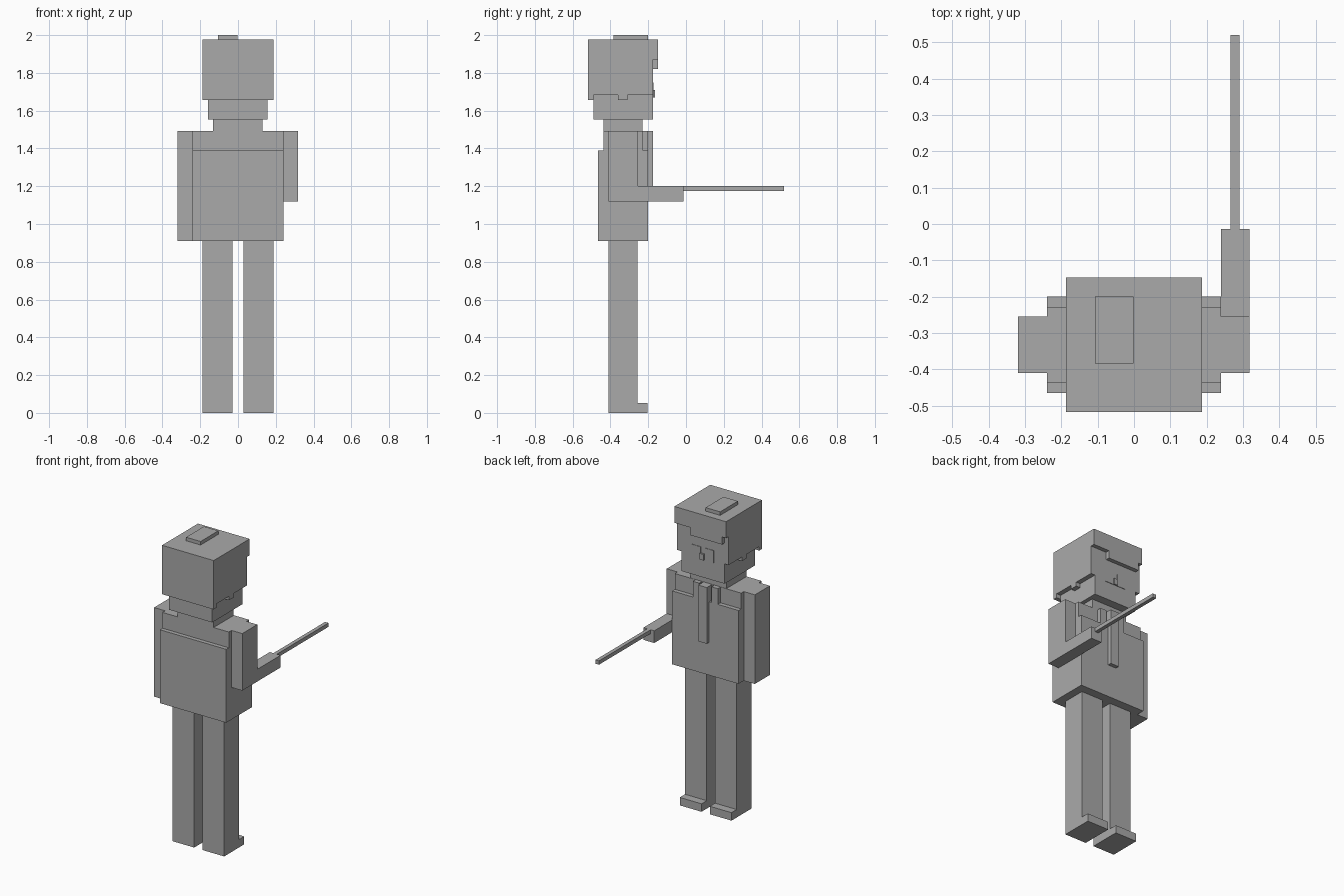
import bpy, bmesh

if "Cube" in bpy.data.objects:
    bpy.data.objects.remove(bpy.data.objects["Cube"])

grey = bpy.data.materials.new("plain grey")
grey.diffuse_color = (0.4, 0.4, 0.4, 1)
grey.use_nodes = True
grey.node_tree.nodes["Principled BSDF"].inputs["Base Color"].default_value = grey.diffuse_color


def build(name, *boxes):
    """One object made of boxes given as (x0, x1, y0, y1, z0, z1)."""
    bm = bmesh.new()
    for x0, x1, y0, y1, z0, z1 in boxes:
        for v in bmesh.ops.create_cube(bm, size=1)["verts"]:
            v.co.x = x1 if v.co.x > 0 else x0
            v.co.y = y1 if v.co.y > 0 else y0
            v.co.z = z1 if v.co.z > 0 else z0
    mesh = bpy.data.meshes.new(name)
    bm.to_mesh(mesh)
    bm.free()
    mesh.materials.append(grey)
    ob = bpy.data.objects.new(name, mesh)
    bpy.context.collection.objects.link(ob)
    return ob


def extrude_x(name, x0, x1, profile):
    """Prism along x from a (y, z) outline."""
    bm = bmesh.new()
    face = bm.faces.new([bm.verts.new((x0, y, z)) for y, z in profile])
    ext = bmesh.ops.extrude_face_region(bm, geom=[face])["geom"]
    for v in ext:
        if isinstance(v, bmesh.types.BMVert):
            v.co.x = x1
    bmesh.ops.recalc_face_normals(bm, faces=bm.faces)
    mesh = bpy.data.meshes.new(name)
    bm.to_mesh(mesh)
    bm.free()
    mesh.materials.append(grey)
    ob = bpy.data.objects.new(name, mesh)
    bpy.context.collection.objects.link(ob)
    return ob


def mirrored(ob):
    ob.modifiers.new("mirror", 'MIRROR').use_bisect_axis[0] = False
    return ob


# Legs with shoes pointing to +y
mirrored(extrude_x("legs", 0.03, 0.187,
                   [(-0.41, 0), (-0.203, 0), (-0.203, 0.052), (-0.257, 0.052),
                    (-0.257, 0.91), (-0.41, 0.91)]))

# Jacket: thick lower body, thinner shoulders
extrude_x("torso", -0.24, 0.24,
          [(-0.465, 0.91), (-0.2, 0.91), (-0.2, 1.39), (-0.228, 1.39),
           (-0.228, 1.493), (-0.438, 1.493), (-0.438, 1.39), (-0.465, 1.39)])
mirrored(build("lapel", (0.045, 0.09, -0.23, -0.2, 1.385, 1.493)))
build("tie", (-0.028, 0.033, -0.23, -0.175, 1.125, 1.493))

# Arms: one hanging, one bent and holding a stick
build("hanging_arm", (-0.32, -0.24, -0.41, -0.255, 0.91, 1.493))
extrude_x("bent_arm", 0.24, 0.318,
          [(-0.41, 1.12), (-0.014, 1.12), (-0.014, 1.2), (-0.255, 1.2),
           (-0.255, 1.493), (-0.41, 1.493)])
build("stick", (0.266, 0.291, -0.014, 0.52, 1.175, 1.2))

# Neck, head and face
build("neck", (-0.132, 0.13, -0.438, -0.23, 1.493, 1.553))
build("head", (-0.158, 0.156, -0.49, -0.174, 1.553, 1.9))
mirrored(build("eye", (0.014, 0.08, -0.176, -0.171, 1.67, 1.75)))
build("nose", (-0.012, 0.016, -0.176, -0.163, 1.67, 1.71))

# Hair: crown with overhanging fringe, back, sides with a small tab, tuft
build("hair_crown", (-0.187, 0.187, -0.518, -0.147, 1.87, 1.977))
build("hair_fringe", (-0.158, 0.07, -0.174, -0.147, 1.82, 1.87))
build("hair_back", (-0.187, 0.187, -0.518, -0.49, 1.657, 1.87))
mirrored(extrude_x("hair_side", 0.156, 0.187,
                   [(-0.49, 1.683), (-0.36, 1.683), (-0.36, 1.657), (-0.31, 1.657),
                    (-0.31, 1.683), (-0.174, 1.683), (-0.174, 1.87), (-0.49, 1.87)]))
build("hair_tuft", (-0.107, -0.002, -0.384, -0.2, 1.977, 2.0))
